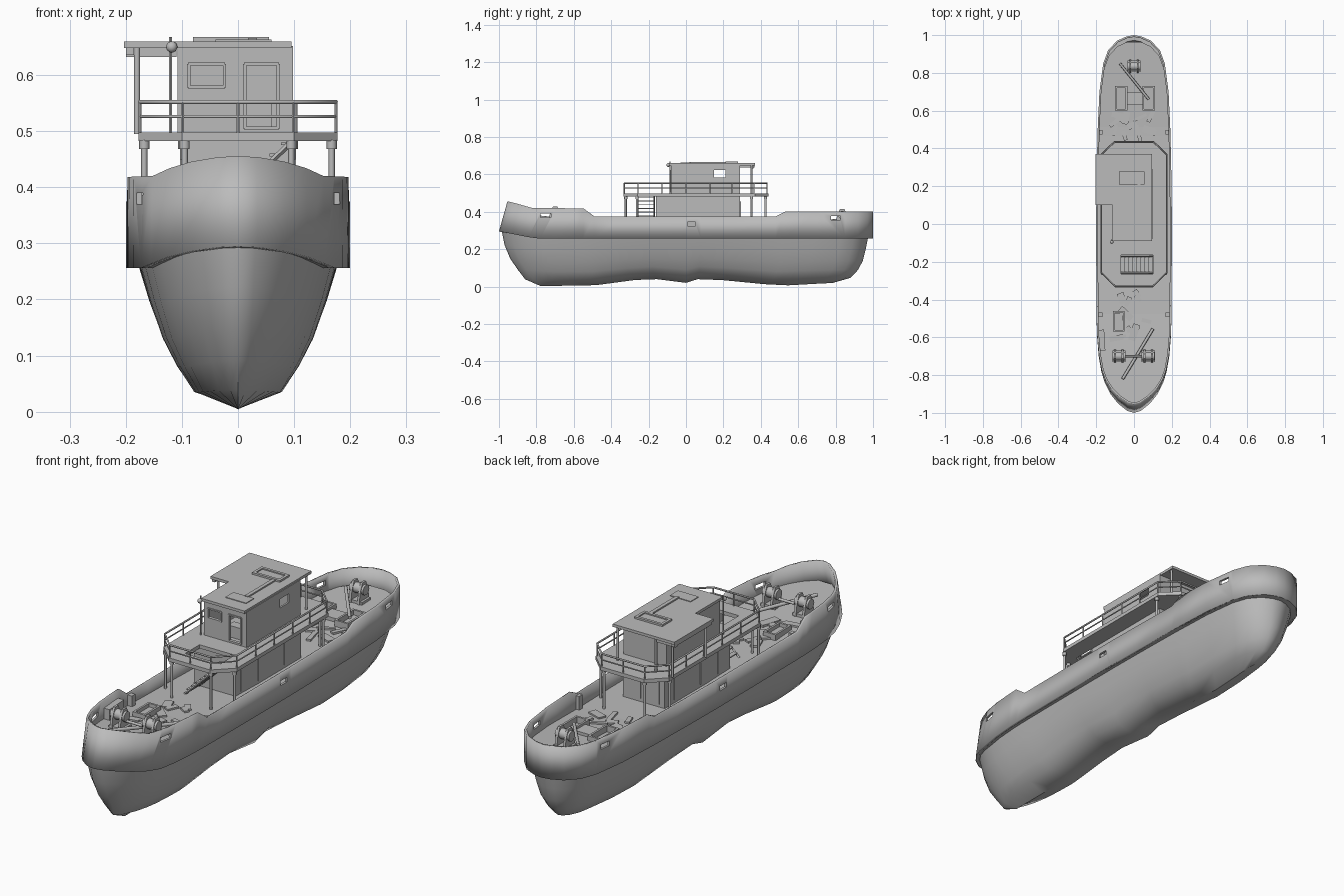
import bpy, bmesh, math, random
from mathutils import Vector

if "Cube" in bpy.data.objects:
    bpy.data.objects.remove(bpy.data.objects["Cube"])
random.seed(4)

grey = bpy.data.materials.new("plain_grey")
grey.use_nodes = True
grey.diffuse_color = (0.5, 0.5, 0.5, 1)
grey.node_tree.nodes["Principled BSDF"].inputs["Base Color"].default_value = (0.5, 0.5, 0.5, 1)


def add(name, bm, smooth=None):
    bmesh.ops.recalc_face_normals(bm, faces=bm.faces)
    me = bpy.data.meshes.new(name)
    bm.to_mesh(me)
    bm.free()
    me.materials.append(grey)
    ob = bpy.data.objects.new(name, me)
    bpy.context.collection.objects.link(ob)
    if smooth:
        bpy.ops.object.select_all(action="DESELECT")
        ob.select_set(True)
        bpy.context.view_layer.objects.active = ob
        bpy.ops.object.shade_smooth_by_angle(angle=math.radians(smooth))
    return ob


def box(name, x, y, z, turn=0):
    """Box from (min, max) ranges, turned about its own vertical axis."""
    bm = bmesh.new()
    bmesh.ops.create_cube(bm, size=1)
    for v in bm.verts:
        v.co = [(r[1] - r[0]) * c for r, c in zip((x, y, z), v.co)]
    ob = add(name, bm)
    ob.location = [sum(r) / 2 for r in (x, y, z)]
    ob.rotation_euler.z = turn
    return ob


def rod(name, a, b, r, sides=8):
    a, b = Vector(a), Vector(b)
    bm = bmesh.new()
    bmesh.ops.create_cone(bm, cap_ends=True, segments=sides, radius1=r, radius2=r, depth=(b - a).length)
    ob = add(name, bm, 50)
    ob.location = (a + b) / 2
    ob.rotation_euler = (b - a).to_track_quat("Z", "Y").to_euler()
    return ob


def prism(name, pts, z0, z1):
    bm = bmesh.new()
    f = bm.faces.new([bm.verts.new((x, y, z0)) for x, y in pts])
    top = bmesh.ops.extrude_face_region(bm, geom=[f])["geom"]
    bmesh.ops.translate(bm, vec=(0, 0, z1 - z0), verts=[v for v in top if isinstance(v, bmesh.types.BMVert)])
    return add(name, bm)


def frame(name, x, y, z0, z1, t):
    """Flat rectangular rim lying in the horizontal plane."""
    for i in (0, 1):
        s = (x[0], x[0] + t) if i else (x[1] - t, x[1])
        box(name + "_side", s, y, (z0, z1))
        e = (y[0], y[0] + t) if i else (y[1] - t, y[1])
        box(name + "_end", x, e, (z0, z1))


def cut(ob, x, y, z):
    c = box(ob.name + "_cutter", x, y, z)
    c.hide_render = True
    c.hide_viewport = True
    m = ob.modifiers.new("opening", "BOOLEAN")
    m.operation, m.object, m.solver = "DIFFERENCE", c, "EXACT"


def lerp(table, v):
    for (a, p), (b, q) in zip(table, table[1:]):
        if v <= b:
            return p + (q - p) * max(0, (v - a) / (b - a))
    return table[-1][1]


def loft(rings, closed=True):
    bm = bmesh.new()
    rows = [[bm.verts.new(p) for p in r] for r in rings]
    n = len(rows[0])
    for a, b in zip(rows, rows[1:]):
        for i in range(n if closed else n - 1):
            bm.faces.new((a[i], a[(i + 1) % n], b[(i + 1) % n], b[i]))
    return bm


# Plan shape and sheer lines
plan = [(-1, 0), (-.99, .035), (-.95, .085), (-.9, .125), (-.84, .155), (-.78, .173), (-.7, .187), (-.6, .195), (-.55, .197),
        (-.49, .198), (-.35, .199), (-.2, .2), (0, .2), (.08, .2), (.25, .198), (.48, .193), (.53, .191), (.7, .183),
        (.85, .163), (.92, .137), (.97, .09), (.993, .04), (1, 0)]
outline = [(x, y) for y, x in plan] + [(-x, y) for y, x in plan[-2:0:-1]]
rim = [(-1, .455), (-.98, .453), (-.84, .42), (-.55, .418), (-.49, .375), (.48, .375), (.53, .4), (1, .4)]
band = [(-1, .295), (-.98, .292), (-.8, .256), (1, .256)]
keel = [(-.75, .004), (-.5, .005), (-.2, .045), (0, .02), (.08, .045), (.3, .025), (.5, .004), (.75, .018)]
deck = [(-1, .36), (-.5, .325), (0, .312), (.5, .312), (1, .335)]
lean = [(-1, .045), (-.8, .01), (-.5, 0)]

# Hull, lofted from the keel up to the overhang: height, width, bow reach, stern reach
rings = []
for t, w, fore, aft in ((0, 0, .78, .78), (.12, .4, .86, .88), (.3, .55, .9, .92), (.5, .68, .94, .945),
                        (.75, .79, .97, .96), (1, .88, .985, .972), (1, .99, .998, .998)):
    ring = []
    for x, y in outline:
        yy = y * (fore if y < 0 else aft)
        ring.append((x * w, yy, lerp(keel, yy) * (1 - t) + lerp(band, y) * t))
    rings.append(ring)
bm = loft(rings)
bmesh.ops.remove_doubles(bm, verts=bm.verts, dist=.0005)
add("hull", bm, 42)

# Bulwark with freeing ports
low = [(x, y, lerp(band, y)) for x, y in outline]
high = [(x * (1 - lerp(lean, y)), y + lerp(lean, y), lerp(rim, y)) for x, y in outline]
bulwark = add("bulwark", loft([low, high]), 30)
sol = bulwark.modifiers.new("thickness", "SOLIDIFY")
sol.thickness, sol.offset = .01, -1
for y, z, w in ((-.75, .38, .028), (.03, .335, .022), (.8, .366, .025)):
    cut(bulwark, (-.3, .3), (y - w, y + w), (z - .01, z + .01))

# Main deck
port = [(-x * .97, y * .97, lerp(deck, y)) for y, x in plan[1:-1]]
add("main_deck", loft([port, [(-x, y, z) for x, y, z in port]], False))

# Lower house with doors
house = box("lower_house", (-.1, .1), (-.16, .29), (.3, .485))
for s in (-1, 1):
    for y in (.2, .02, -.1):
        box("side_door", (s * .1 - .003, s * .1 + .003), (y - .025, y + .025), (.325, .45))
for x in (-.045, .045):
    box("rear_door", (x - .03, x + .03), (.287, .294), (.325, .455))

# Upper deck with stair opening
edge = [(-.1, -.335), (.1, -.335), (.177, -.26), (.177, .37), (.105, .44), (-.105, .44), (-.177, .37), (-.177, -.26)]
upper = prism("upper_deck", edge, .482, .498)
cut(upper, (-.07, .1), (-.265, -.165), (.4, .6))

# Stairs running across the front of the house
for i in range(8):
    x, z = -.06 + i * .021, .335 + i * .02
    box("stair_tread", (x - .01, x + .01), (-.255, -.175), (z, z + .005))
for y in (-.26, -.17):
    rod("stair_stringer", (-.075, y, .318), (.1, y, .485), .005, 4)

# Railings follow the deck edge
for z, r in ((.526, .0028), (.552, .004)):
    cu = bpy.data.curves.new("railing", "CURVE")
    cu.dimensions, cu.bevel_depth, cu.bevel_resolution = "3D", r, 1
    sp = cu.splines.new("POLY")
    sp.points.add(len(edge) - 1)
    for p, (x, y) in zip(sp.points, edge):
        p.co = (x * .985, y * .985, z, 1)
    sp.use_cyclic_u = True
    cu.materials.append(grey)
    bpy.context.collection.objects.link(bpy.data.objects.new("railing", cu))
stanchions = edge + [(s * .177, y) for s in (-1, 1) for y in (-.13, 0, .13, .25)] + [(0, -.335), (0, .44)]
for x, y in stanchions:
    rod("stanchion", (x * .985, y * .985, .495), (x * .985, y * .985, .553), .003, 6)

# Pillars under the upper deck
for s in (-1, 1):
    for x, y in ((.167, -.262), (.095, -.322), (.167, .35), (.098, .425)):
        rod("deck_pillar", (s * x, y, .31), (s * x, y, .485), .0055)
        rod("pillar_head", (s * x, y, .468), (s * x, y, .484), .009)

# Hollow wheelhouse with window openings
wheelhouse = box("wheelhouse", (-.108, .098), (-.08, .29), (.49, .652))
cut(wheelhouse, (-.1, .09), (-.072, .282), (.5, .645))
cut(wheelhouse, (-.088, -.024), (-.1, -.06), (.578, .62))
cut(wheelhouse, (.012, .072), (-.1, -.06), (.505, .62))
cut(wheelhouse, (-.2, .2), (.15, .212), (.583, .622))
for a, b, z in ((-.088, -.024, .578), (.012, .072, .505)):
    for x in (a, b):
        box("window_jamb", (x - .003, x + .003), (-.084, -.07), (z, .62))
    for h in (z, .62):
        box("window_rail", (a, b), (-.084, -.07), (h - .003, h + .003))
box("control_stand", (-.02, .06), (-.04, 0), (.498, .55))

# Roof with side canopy, skylight and mast
prism("roof", [(-.115, -.09), (.095, -.09), (.095, .37), (-.203, .37), (-.203, .1), (-.115, .1)], .648, .66)
box("canopy_beam", (-.2, -.11), (.345, .36), (.632, .65))
box("canopy_edge", (-.2, -.185), (.105, .365), (.636, .65))
for x, y in ((-.18, .35), (-.18, .12), (.085, .35), (-.1, .35)):
    rod("canopy_post", (x, y, .495), (x, y, .65), .0055)
frame("skylight", (-.08, .055), (.21, .278), .658, .668, .012)
box("skylight_glass", (-.07, .045), (.22, .268), (.658, .663))
box("roof_bar", (.018, .034), (.02, .21), (.658, .666))
box("roof_plate", (-.04, .06), (-.03, .025), (.658, .663))
rod("mast", (-.12, -.085, .495), (-.12, -.085, .668), .003, 6)
bm = bmesh.new()
bmesh.ops.create_uvsphere(bm, u_segments=12, v_segments=8, radius=.01)
add("mast_lamp", bm, 60).location = (-.118, -.095, .65)


# Winches: two cheeks with a drum between
def winch(x, y, z):
    for s in (-1, 1):
        cx = x + s * .02
        prof = [(-.035, 0), (.035, 0), (.028, .05), (.012, .088), (-.012, .088), (-.028, .05)]
        ob = prism("winch_cheek", prof, -.005, .005)
        ob.rotation_euler = (math.pi / 2, 0, math.pi / 2)
        ob.location = (cx, y, z)
    rod("winch_drum", (x - .034, y, z + .055), (x + .034, y, z + .055), .022, 12)
    box("winch_base", (x - .035, x + .035), (y - .03, y + .03), (z - .01, z + .012))


for x, y in ((-.08, -.7), (.075, -.7), (0, .835)):
    winch(x, y, lerp(deck, y))
rod("winch_shaft", (-.08, -.7, .375), (.075, -.7, .375), .006)

# Loose booms lying on deck
rod("fore_boom", (.1, -.555, .35), (-.06, -.82, .375), .008)
rod("aft_boom", (-.075, .85, .36), (.078, .66, .34), .007)

# Hatches and mooring bitts
frame("port_hatch", (.045, .11), (.6, .73), .31, .345, .009)
frame("starboard_hatch", (-.1, -.035), (.6, .73), .31, .345, .009)
box("hatch_link", (-.035, .045), (.63, .7), (.31, .335))
frame("fore_hatch", (-.11, -.05), (-.57, -.46), .32, .35, .009)
box("fore_hatch_lid", (-.1, -.06), (-.56, -.47), (.32, .335))
for s in (-1, 1):
    for y in (-.48, .485):
        box("mooring_bitt", (s * .18 - .012, s * .18 + .012), (y - .012, y + .012), (.31, .372))
box("net_pile", (-.185, -.155), (-.67, -.56), (.32, .385), .06)

# Scattered deck planks
for i in range(22):
    x, y = random.uniform(-.12, .12), random.choice((random.uniform(-.62, -.36), random.uniform(.46, .58)))
    w, l, z = random.uniform(.006, .02), random.uniform(.02, .05), lerp(deck, y)
    box("loose_plank", (x - w, x + w), (y - l, y + l), (z - .004, z + .008), random.uniform(0, 3))
